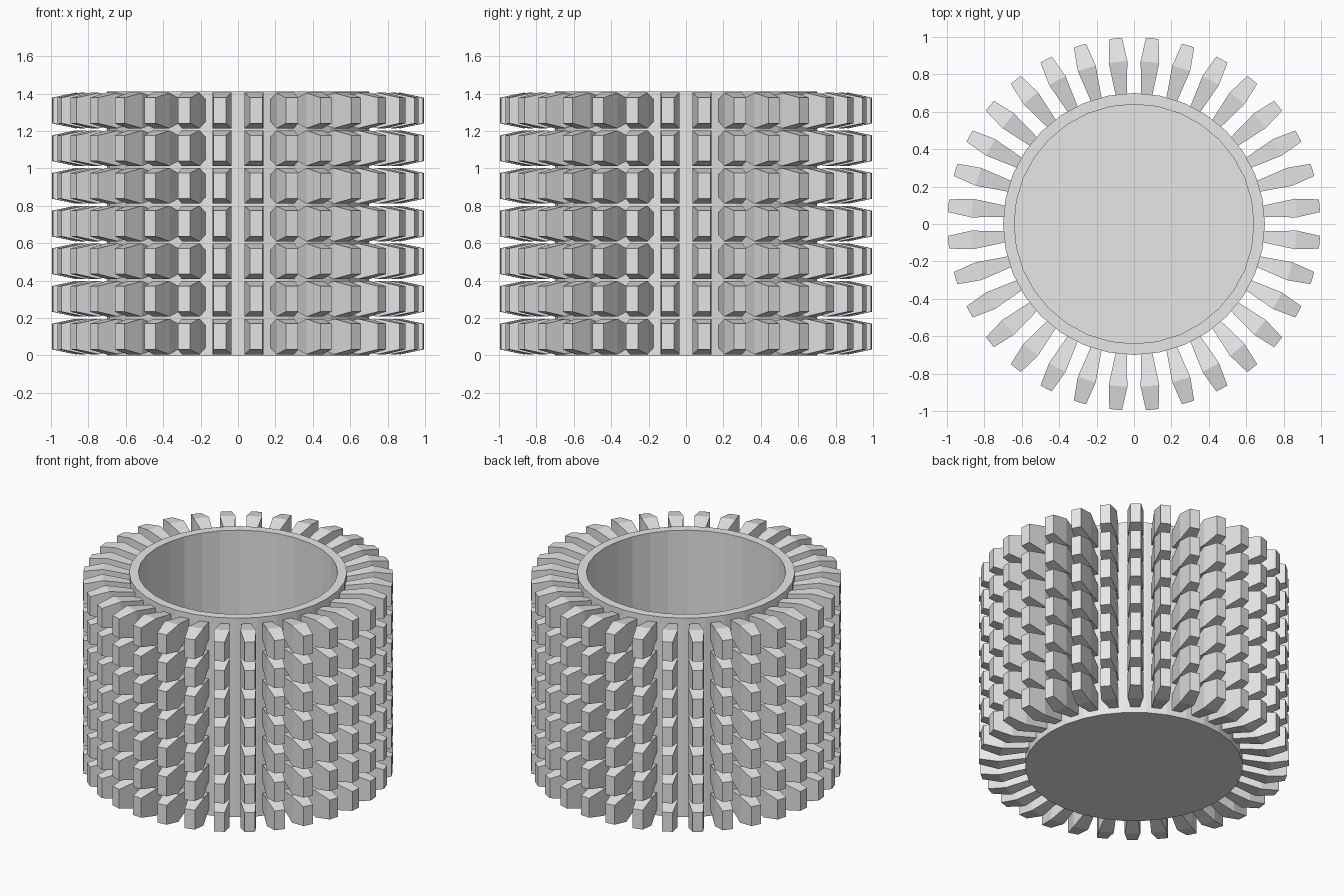
import bpy, bmesh, math
from mathutils import Matrix

cube = bpy.data.objects.get("Cube")
if cube:
    bpy.data.objects.remove(cube, do_unlink=True)

SIDES = 32
LAYERS = 7
HEIGHT = 1.41
PITCH = HEIGHT / LAYERS
OUTER, INNER, FLOOR = 0.70, 0.64, 0.06

grey = bpy.data.materials.new("light grey")
grey.use_nodes = True
colour = (0.8, 0.8, 0.8, 1)
grey.diffuse_color = colour
grey.node_tree.nodes["Principled BSDF"].inputs["Base Color"].default_value = colour


def make_object(name, bm):
    bmesh.ops.recalc_face_normals(bm, faces=bm.faces)
    mesh = bpy.data.meshes.new(name)
    bm.to_mesh(mesh)
    bm.free()
    mesh.materials.append(grey)
    obj = bpy.data.objects.new(name, mesh)
    bpy.context.collection.objects.link(obj)
    return obj


def loft(bm, rings):
    """Skin equal-sized closed rings of points and cap both ends."""
    loops = [[bm.verts.new(p) for p in ring] for ring in rings]
    for a, b in zip(loops, loops[1:]):
        for i in range(len(a)):
            j = (i + 1) % len(a)
            bm.faces.new((a[i], a[j], b[j], b[i]))
    bm.faces.new(loops[0])
    bm.faces.new(loops[-1])


def circle(radius, z):
    steps = [2 * math.pi * i / SIDES for i in range(SIDES)]
    return [(radius * math.cos(a), radius * math.sin(a), z) for a in steps]


# Hollow cup with a closed bottom
bm = bmesh.new()
loft(bm, [circle(OUTER, 0), circle(OUTER, HEIGHT),
          circle(INNER, HEIGHT), circle(INNER, FLOOR)])
make_object("cup", bm)

# Ring of teeth: each swells from its root, then tapers to a blunt tip
SECTIONS = [(0.685, 0.058, 0.115), (0.87, 0.10, 0.19), (0.997, 0.068, 0.137)]
bm = bmesh.new()
for i in range(SIDES):
    turn = Matrix.Rotation(2 * math.pi * (i + 0.5) / SIDES, 3, "Z")
    rings = []
    for r, w, h in SECTIONS:
        corners = [(-1, -1), (1, -1), (1, 1), (-1, 1)]
        rings.append([turn @ Matrix.Diagonal((1, 1, 1)) @ Matrix.Translation(
            (r, s * w / 2, PITCH / 2 + t * h / 2)).translation for s, t in corners])
    loft(bm, rings)
teeth = make_object("tooth_rings", bm)

# Stack the ring up the cup
stack = teeth.modifiers.new("stack", "ARRAY")
stack.count = LAYERS
stack.use_relative_offset = False
stack.use_constant_offset = True
stack.constant_offset_displace = (0, 0, PITCH)
